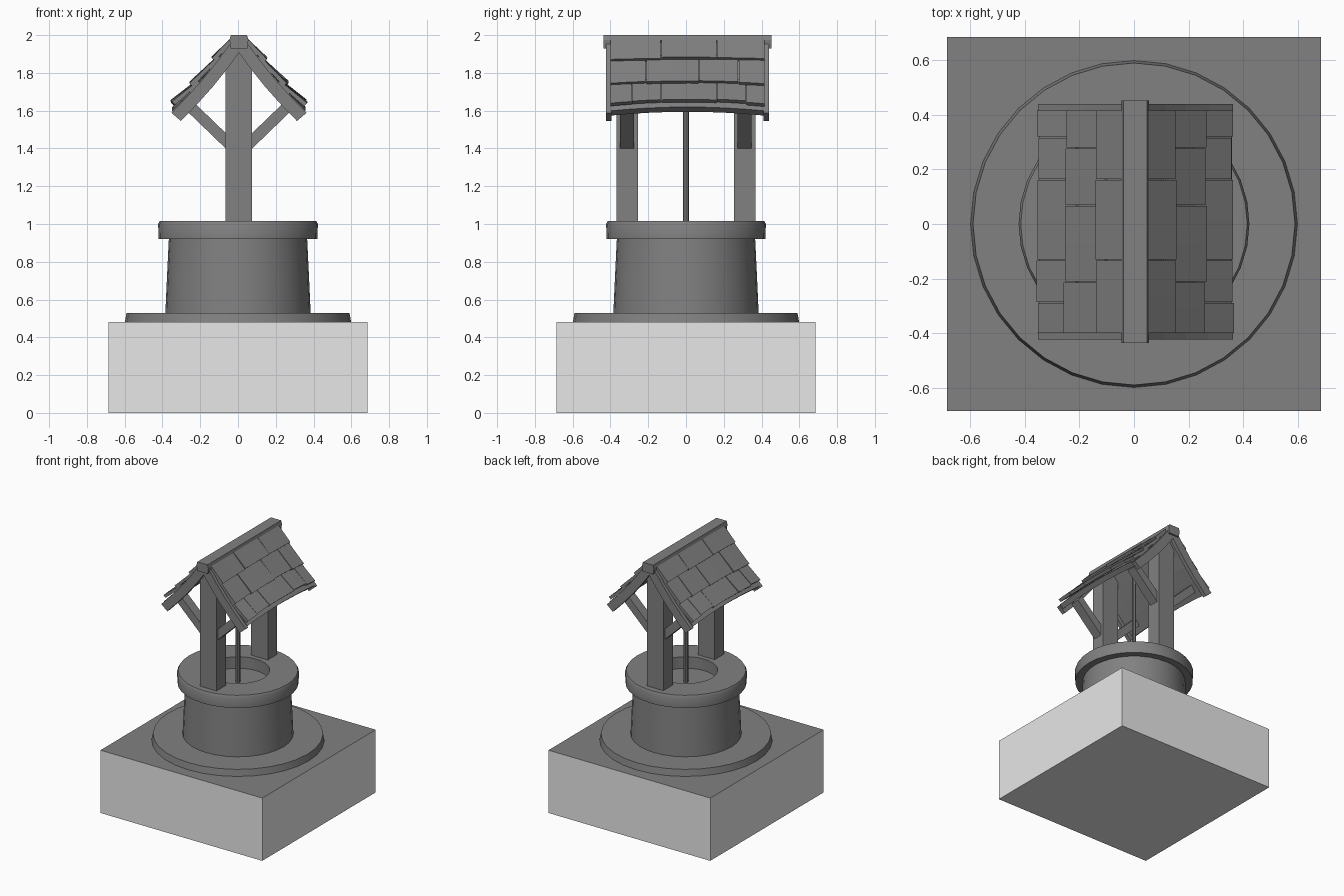
import bpy, bmesh, math, random

if "Cube" in bpy.data.objects:
    bpy.data.objects.remove(bpy.data.objects["Cube"])

random.seed(4)
CX, CY = 0.005, 0.008      # slight offset of the timber work


def material(name, v):
    m = bpy.data.materials.new(name)
    m.diffuse_color = (v, v, v, 1)
    m.use_nodes = True
    m.node_tree.nodes["Principled BSDF"].inputs["Base Color"].default_value = m.diffuse_color
    return m


GREY = material("dark grey", 0.22)
PALE = material("pale grey", 0.8)


def finish(name, bm, mats=(GREY,), smooth=False):
    bmesh.ops.recalc_face_normals(bm, faces=bm.faces)
    me = bpy.data.meshes.new(name)
    bm.to_mesh(me)
    bm.free()
    ob = bpy.data.objects.new(name, me)
    bpy.context.collection.objects.link(ob)
    for m in mats:
        me.materials.append(m)
    if smooth:
        bpy.ops.object.select_all(action='DESELECT')
        ob.select_set(True)
        bpy.context.view_layer.objects.active = ob
        bpy.ops.object.shade_smooth_by_angle(angle=math.radians(35))
    return ob


def box(name, x0, x1, y0, y1, z0, z1, mats=(GREY,)):
    bm = bmesh.new()
    bmesh.ops.create_cube(bm, size=1)
    for v in bm.verts:
        v.co = (x1 if v.co.x > 0 else x0, y1 if v.co.y > 0 else y0, z1 if v.co.z > 0 else z0)
    return finish(name, bm, mats)


def lathe(name, profile, sides=32, closed=False):
    """Revolve (radius, z) points; open profiles get end caps."""
    bm = bmesh.new()
    rings = [[bm.verts.new((r * math.cos(2 * math.pi * i / sides), r * math.sin(2 * math.pi * i / sides), z))
              for i in range(sides)] for r, z in profile]
    pairs = list(zip(rings, rings[1:])) + ([(rings[-1], rings[0])] if closed else [])
    for a, b in pairs:
        for i in range(sides):
            j = (i + 1) % sides
            bm.faces.new((a[i], a[j], b[j], b[i]))
    if not closed:
        bm.faces.new(rings[0])
        bm.faces.new(rings[-1])
    return finish(name, bm, smooth=True)


def loft(name, sections, side=1):
    """Join matching (x, z) outlines placed along y; side = -1 mirrors in x."""
    bm = bmesh.new()
    rings = [[bm.verts.new((CX + side * x, CY + y, z)) for x, z in outline] for y, outline in sections]
    n = len(rings[0])
    for a, b in zip(rings, rings[1:]):
        for i in range(n):
            j = (i + 1) % n
            bm.faces.new((a[i], a[j], b[j], b[i]))
    bm.faces.new(rings[0])
    bm.faces.new(rings[-1])
    return finish(name, bm)


def slope(s, h, y=None):
    """Point on the roof: s down the slope, h above it, lifted mid-length."""
    lift = 0 if y is None else 0.022 * (1 - (y / 0.42) ** 2) * s / 0.5
    h -= 0.012 * math.sin(math.pi * min(max(s / 0.5, 0), 1))
    return (0.035 + 0.645 * s + 0.764 * h, 1.97 - 0.764 * s + 0.645 * h + lift)


# Ground block: pale sides, dark top
block = box("ground_block", -0.685, 0.685, -0.685, 0.685, 0, 0.48, (PALE, GREY))
for p in block.data.polygons:
    p.material_index = 1 if p.normal.z > 0.5 else 0

# Stone well
lathe("paving_disc", [(0.6, 0.475), (0.59, 0.53)])
lathe("well_wall", [(0.385, 0.52), (0.376, 0.72), (0.366, 0.926)])
lathe("well_rim", [(0.22, 0.92), (0.42, 0.92), (0.423, 1.0), (0.415, 1.015), (0.22, 1.015)], closed=True)
rope = lathe("rope", [(0.016, 0.92), (0.016, 1.95)], 10)

# Posts and ridge beam
for tag, y in (("front", -0.318), ("back", 0.302)):
    box(tag + "_post", CX - 0.07, CX + 0.07, CY + y - 0.057, CY + y + 0.057, 1.0, 1.94)
ridge = [(-0.044, 1.93), (0.044, 1.93), (0.05, 1.975), (0.043, 2.0), (-0.043, 2.0), (-0.05, 1.975)]
loft("ridge_beam", [(-0.445, ridge), (0.445, ridge)])

rows = [  # slope start, slope end, joints between shingles
    (-0.02, 0.145, (-0.41, -0.14, 0.155, 0.41)),
    (0.11, 0.315, (-0.41, -0.22, 0.06, 0.27, 0.41)),
    (0.28, 0.46, (-0.41, -0.295, -0.14, 0.155, 0.31, 0.41)),
]
steps = [i / 4 for i in range(5)]

for side, hand in ((-1, "left"), (1, "right")):
    # Curved end rafters and diagonal braces
    for tag, y, yb in (("front", -0.417, -0.321), ("back", 0.417, 0.302)):
        outline = [slope(0.5 * t, 0) for t in steps] + [slope(0.5 * t, -0.066) for t in reversed(steps)]
        loft(f"{tag}_{hand}_rafter", [(y - 0.015, outline), (y + 0.015, outline)], side)
        brace = [(0.05, 1.382), (0.05, 1.462), (0.24, 1.69), (0.285, 1.625)]
        brace = [(0.06, 1.39), (0.06, 1.472), (0.25, 1.655), (0.285, 1.607)]
        loft(f"{tag}_{hand}_brace", [(yb - 0.037, brace), (yb + 0.037, brace)], side)

    # Roof boarding, bowed up in the middle
    sections = []
    for k in range(9):
        y = -0.405 + 0.81 * k / 8
        sections.append((y, [slope(0.49 * t, 0.004, y) for t in steps]
                         + [slope(0.49 * t, -0.035, y) for t in reversed(steps)]))
    loft(f"{hand}_roof_boards", sections, side)

    # Overlapping shingles
    for r, (s0, s1, cuts) in enumerate(rows):
        for c, (a, b) in enumerate(zip(cuts, cuts[1:])):
            end = s1 + random.uniform(-0.008, 0.006)
            up = random.uniform(-0.003, 0.004)
            sections = []
            for t in (0, 0.5, 1):
                y = a + 0.002 + (b - a - 0.004) * t
                sections.append((y, [slope(s0, 0.014, y), slope(end, 0.036 + up, y),
                                     slope(end, 0.012 + up, y), slope(s0, -0.004, y)]))
            loft(f"{hand}_shingle_{r + 1}_{c + 1}", sections, side)
